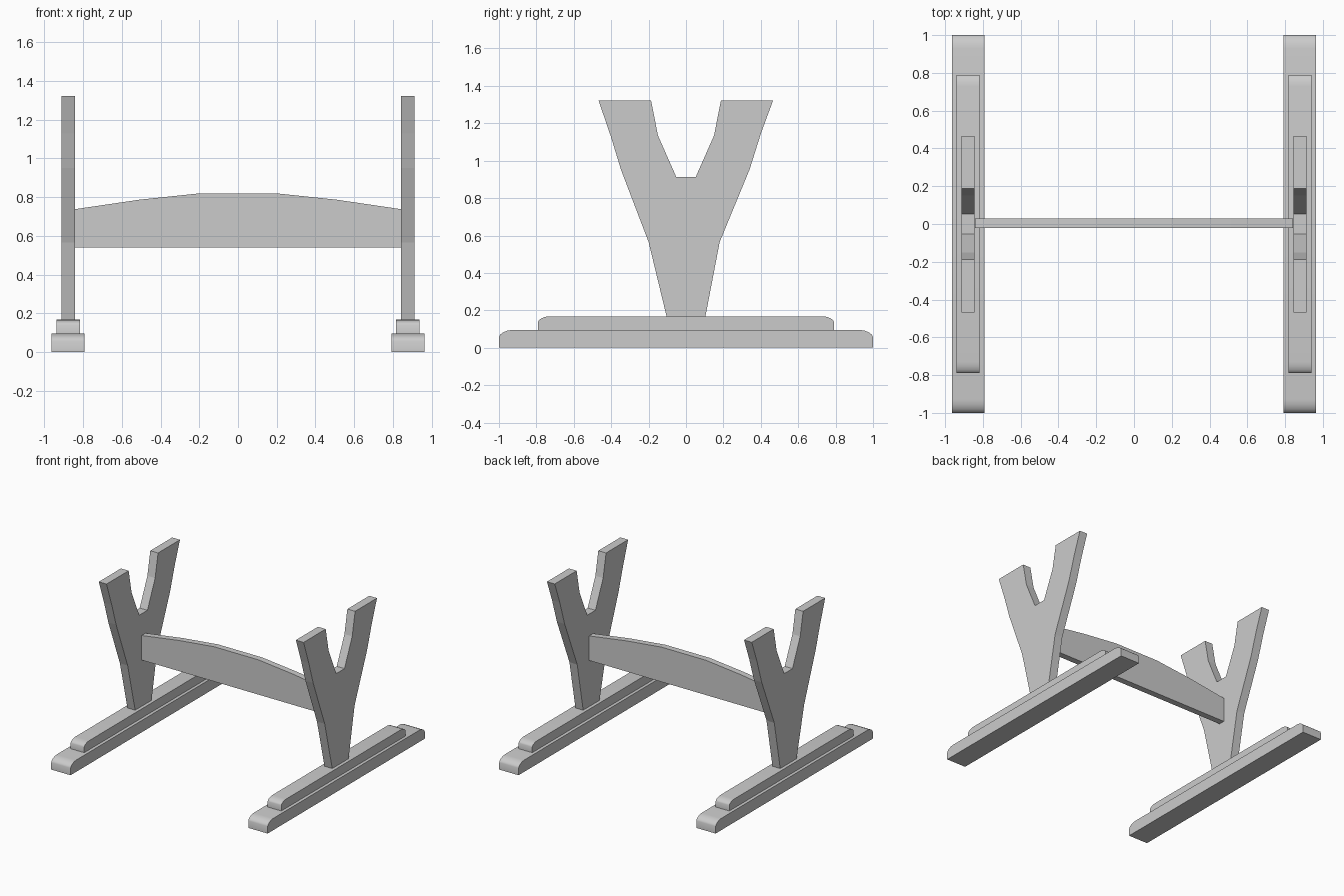
import bpy, bmesh
from math import radians
from mathutils import Vector

if "Cube" in bpy.data.objects:
    bpy.data.objects.remove(bpy.data.objects["Cube"])


def extrude_profile(name, pts, place, depth, smooth=False):
    """Extrude a closed 2D profile; place(a, b) gives its 3D start point."""
    bm = bmesh.new()
    face = bm.faces.new([bm.verts.new(place(a, b)) for a, b in pts])
    out = bmesh.ops.extrude_face_region(bm, geom=[face])
    moved = [g for g in out["geom"] if isinstance(g, bmesh.types.BMVert)]
    bmesh.ops.translate(bm, verts=moved, vec=Vector(depth))
    bmesh.ops.recalc_face_normals(bm, faces=bm.faces)
    mesh = bpy.data.meshes.new(name)
    bm.to_mesh(mesh)
    bm.free()
    obj = bpy.data.objects.new(name, mesh)
    bpy.context.collection.objects.link(obj)
    if smooth:
        bpy.ops.object.select_all(action='DESELECT')
        obj.select_set(True)
        bpy.context.view_layer.objects.active = obj
        bpy.ops.object.shade_smooth_by_angle(angle=radians(40))
    return obj


def side_part(name, pts, cx, width, smooth=False):
    """Profile in the y-z plane, extruded along x around cx."""
    return extrude_profile(name, pts, lambda y, z: (cx - width / 2, y, z),
                           (width, 0, 0), smooth)


def runner(half, z0, z1, drop, run):
    """Long bar with eased upper ends."""
    end = [(half, z0), (half, z1 - drop), (half - run * .08, z1 - drop * .68),
           (half - run * .3, z1 - drop * .36), (half - run * .62, z1 - drop * .1),
           (half - run, z1)]
    return end + [(-y, z) for y, z in reversed(end)]


# Forked upright outline
fork = [(0.104, 0.168), (0.18, 0.565), (0.34, 0.953), (0.402, 1.15),
        (0.466, 1.323), (0.187, 1.323), (0.15, 1.135), (0.052, 0.913),
        (-0.052, 0.913), (-0.15, 1.135), (-0.187, 1.323), (-0.468, 1.323),
        (-0.402, 1.13), (-0.347, 0.95), (-0.2, 0.565), (-0.104, 0.168)]

# Two end frames: stacked feet and upright
for side, cx in (("left", -0.878), ("right", 0.878)):
    side_part(side + "_lower_foot", runner(1.0, 0, 0.095, 0.038, 0.07), cx, 0.172, True)
    side_part(side + "_upper_foot", runner(0.79, 0.095, 0.168, 0.028, 0.06), cx, 0.122, True)
    side_part(side + "_forked_upright", fork, cx, 0.069)

# Arched stretcher between the uprights
half_top = [(0.843, 0.738), (0.51, 0.787), (0.197, 0.82)]
beam = [(-0.843, 0.54), (0.843, 0.54)] + half_top + [(-x, z) for x, z in reversed(half_top)]
extrude_profile("stretcher_beam", beam, lambda x, z: (x, -0.021, z), (0, 0.05, 0))
